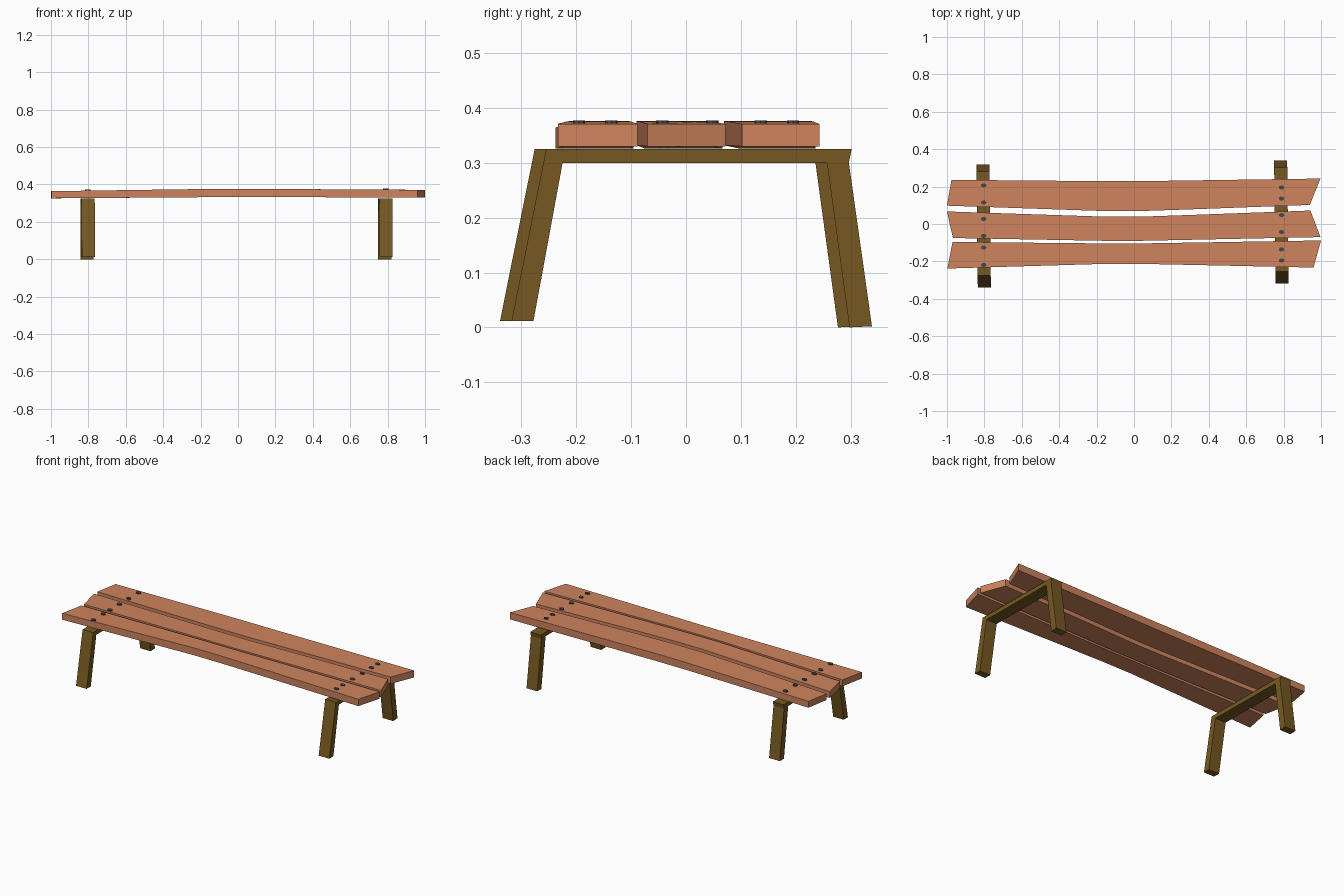
import bpy
import bmesh

cube = bpy.data.objects.get("Cube")
if cube:
    bpy.data.objects.remove(cube, do_unlink=True)


def make_material(name, color):
    mat = bpy.data.materials.new(name)
    mat.use_nodes = True
    mat.diffuse_color = (*color, 1)
    mat.node_tree.nodes["Principled BSDF"].inputs["Base Color"].default_value = (*color, 1)
    return mat


plank_wood = make_material("reddish plank wood", (0.62, 0.23, 0.11))
frame_wood = make_material("dark olive wood", (0.18, 0.10, 0.016))
bolt_metal = make_material("dark bolt metal", (0.06, 0.065, 0.07))


def finish(name, bm, mat):
    bmesh.ops.recalc_face_normals(bm, faces=bm.faces)
    mesh = bpy.data.meshes.new(name)
    bm.to_mesh(mesh)
    bm.free()
    mesh.materials.append(mat)
    obj = bpy.data.objects.new(name, mesh)
    bpy.context.collection.objects.link(obj)
    return obj


def loft(name, rings, mat):
    """Join matching cross-sections into a closed solid."""
    bm = bmesh.new()
    rows = [[bm.verts.new(p) for p in ring] for ring in rings]
    count = len(rows[0])
    for a, b in zip(rows, rows[1:]):
        for i in range(count):
            j = (i + 1) % count
            bm.faces.new((a[i], a[j], b[j], b[i]))
    bm.faces.new(rows[0])
    bm.faces.new(rows[-1])
    return finish(name, bm, mat)


def mix(a, b, t):
    return a + (b - a) * t


# Planks: left-hand end, waist and right-hand end, each as front and back corners
def plank(name, start, waist, end):
    (sf, sb), (ef, eb) = start, end
    rings = []
    sections = [
        ((sf, sb), 0.326, 0.364),
        (((-0.15, waist[0]), (-0.15, waist[1])), 0.332, 0.376),
        (((0.03, waist[0]), (0.03, waist[1])), 0.332, 0.376),
        (None, 0.332, 0.375),
        ((ef, eb), 0.330, 0.371),
    ]
    for corners, low, high in sections:
        if corners is None:
            corners = [(0.32, mix(w, e[1], 0.3)) for w, e in zip(waist, (ef, eb))]
        front, back = corners
        rings.append([(*front, low), (*back, low), (*back, high), (*front, high)])
    return loft(name, rings, plank_wood)


plank("back_plank", ((-1, 0.098), (-0.976, 0.236)), (0.069, 0.229),
      ((0.94, 0.102), (0.997, 0.243)))
plank("middle_plank", ((-0.968, -0.075), (-1, 0.067)), (-0.09, 0.039),
      ((0.997, -0.07), (0.943, 0.072)))
plank("front_plank", ((-0.998, -0.238), (-0.97, -0.096)), (-0.213, -0.104),
      ((0.96, -0.233), (1, -0.088)))


# Trestle frames: splayed legs and crossbeam in one profile, slightly skewed
def trestle(name, x, shift):
    profile = [(-0.318, 0.012), (-0.255, 0.325), (0.302, 0.325), (0.297, 0.3),
               (0.339, 0.002), (0.298, 0), (0.257, 0.3), (-0.225, 0.3), (-0.278, 0.012)]
    rings = [[(x + side - 0.012 * y, y + shift, z) for y, z in profile]
             for side in (-0.035, 0.035)]
    return loft(name, rings, frame_wood)


trestle("right_trestle", -0.804, -0.021)
trestle("left_trestle", 0.788, 0)


# Bolt heads: two per plank over each trestle
def bolts(side, x, ys, top):
    for i, y in enumerate(ys):
        bm = bmesh.new()
        bmesh.ops.create_cone(bm, cap_ends=True, segments=8,
                              radius1=0.015, radius2=0.015, depth=0.016)
        bmesh.ops.scale(bm, vec=(1, 0.75, 1), verts=bm.verts)
        bmesh.ops.translate(bm, vec=(x, y, top - 0.008), verts=bm.verts)
        finish(f"{side}_bolt_{i + 1}", bm, bolt_metal)


bolts("right", -0.804, (0.206, 0.115, 0.027, -0.064, -0.126, -0.219), 0.373)
bolts("left", 0.789, (0.195, 0.136, 0.048, -0.043, -0.136, -0.195), 0.377)
